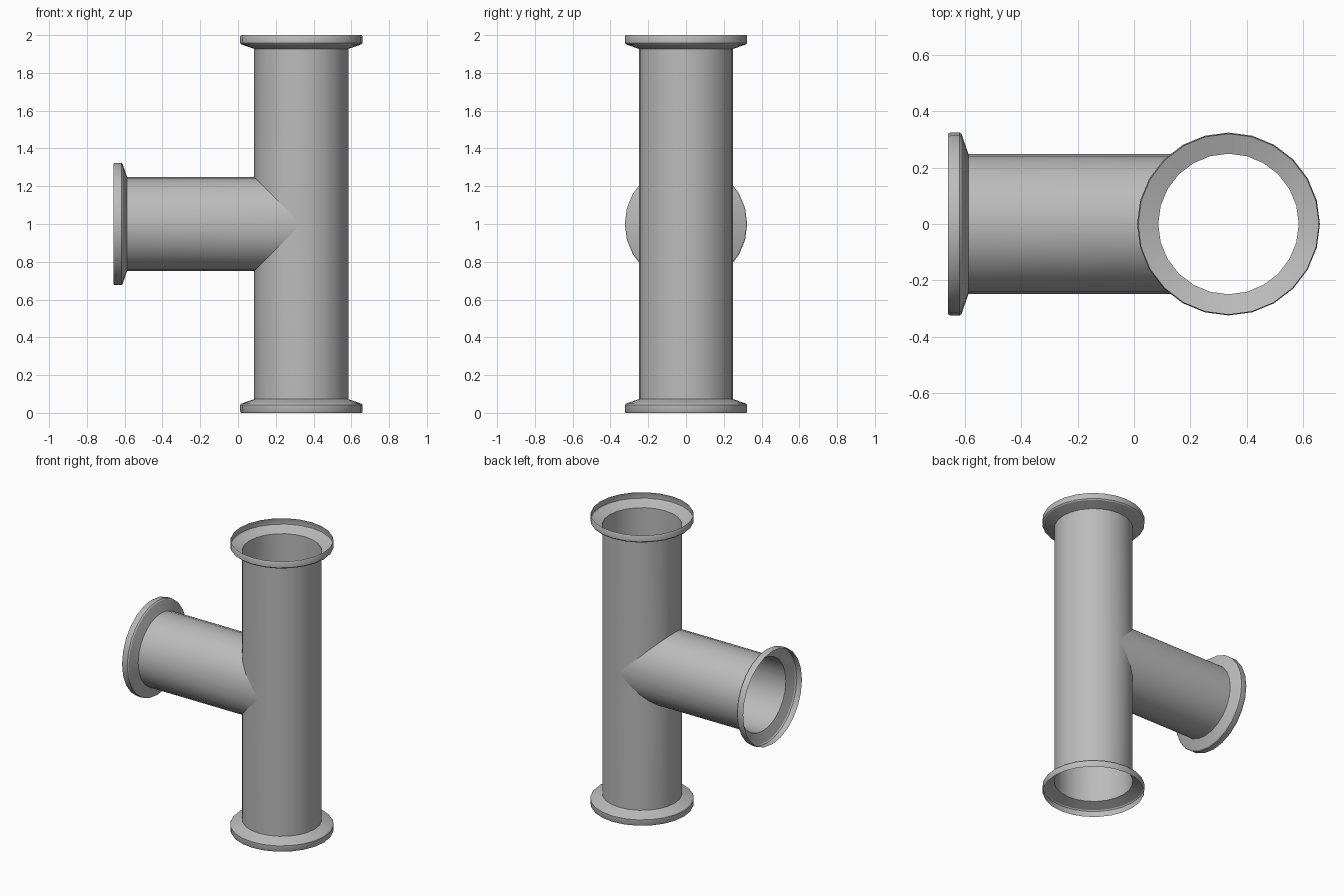
import bpy, bmesh
from math import sin, cos, pi, radians
from mathutils import Matrix

SIDES = 24
R = 0.249          # pipe radius
RIM = 0.324        # flange radius
AXIS_X = 0.335     # axis of the upright pipe
MID_Z = 1.0        # height of the branch axis
END_X = -0.66      # mouth of the branch
DEPTH = 0.073      # flange depth
ANGLES = [2 * pi * i / SIDES for i in range(SIDES)]

if "Cube" in bpy.data.objects:
    bpy.data.objects.remove(bpy.data.objects["Cube"], do_unlink=True)

steel = bpy.data.materials.new("grey steel")
steel.use_nodes = True
GREY = (0.5, 0.5, 0.5, 1)
steel.diffuse_color = GREY
steel.node_tree.nodes["Principled BSDF"].inputs["Base Color"].default_value = GREY


def loft(bm, rings):
    """Bridge closed rings of points, wound outward for rings going up."""
    loops = [[bm.verts.new(p) for p in ring] for ring in rings]
    for a, b in zip(loops, loops[1:]):
        for i in range(SIDES):
            j = (i + 1) % SIDES
            bm.faces.new((a[i], a[j], b[j], b[i]))


def finish(name, bm, matrix=Matrix()):
    bmesh.ops.remove_doubles(bm, verts=bm.verts, dist=1e-5)
    bmesh.ops.dissolve_degenerate(bm, edges=bm.edges, dist=1e-5)
    bm.transform(matrix)
    mesh = bpy.data.meshes.new(name)
    bm.to_mesh(mesh)
    bm.free()
    mesh.materials.append(steel)
    obj = bpy.data.objects.new(name, mesh)
    bpy.context.collection.objects.link(obj)
    bpy.ops.object.select_all(action="DESELECT")
    obj.select_set(True)
    bpy.context.view_layer.objects.active = obj
    bpy.ops.object.shade_smooth_by_angle(angle=radians(30))


def circle(r, z):
    return [(r * cos(a), r * sin(a), z) for a in ANGLES]


# Upright pipe, with a mitred opening on its -x side
def saddle(sign):
    return [(x, y, MID_Z + sign * max(0, -x)) for x, y, _ in circle(R, 0)]


bm = bmesh.new()
loft(bm, [circle(R, DEPTH), saddle(-1)])
loft(bm, [saddle(1), circle(R, 2 - DEPTH)])
finish("upright_pipe", bm, Matrix.Translation((AXIS_X, 0, 0)))

# Branch pipe, built along z from its mouth and then turned to face -x
turn = Matrix.Translation((END_X, 0, MID_Z)) @ Matrix.Rotation(pi / 2, 4, "Y")
length = AXIS_X - END_X
bm = bmesh.new()
loft(bm, [circle(R, DEPTH),
          [(x, y, length - abs(x)) for x, y, _ in circle(R, 0)]])
finish("branch_pipe", bm, turn)

# Thin flared flanges: a short rim, then a cone down to the pipe
PROFILE = [(RIM - 0.004, 0), (RIM, 0.008), (RIM, 0.042),
           (RIM - 0.006, 0.049), (R, DEPTH)]
flanges = {
    "bottom_flange": Matrix.Translation((AXIS_X, 0, 0)),
    "top_flange": Matrix.Translation((AXIS_X, 0, 2)) @ Matrix.Rotation(pi, 4, "X"),
    "branch_flange": turn,
}
for name, matrix in flanges.items():
    bm = bmesh.new()
    loft(bm, [circle(r, z) for r, z in PROFILE])
    finish(name, bm, matrix)
